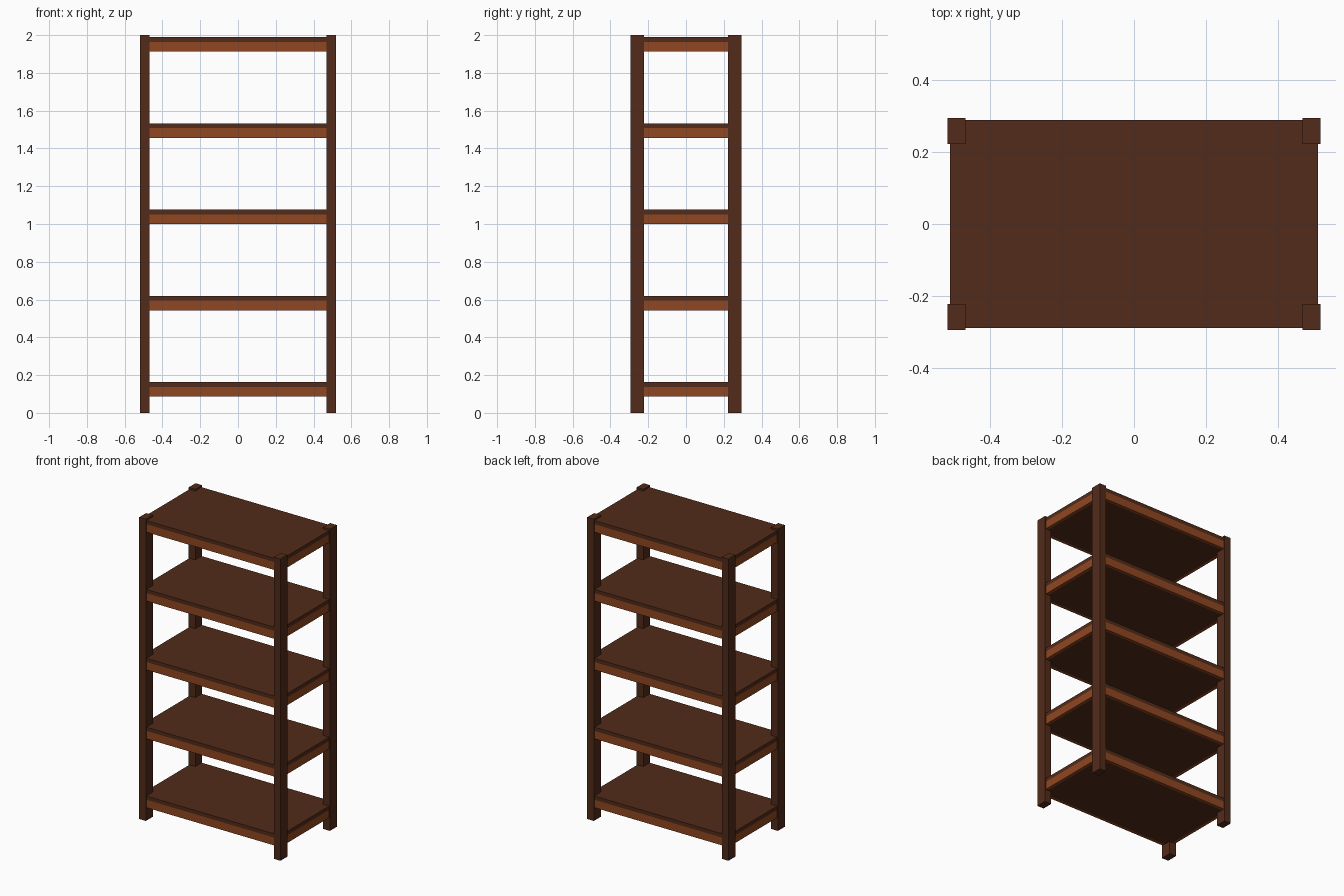
import bpy

if "Cube" in bpy.data.objects:
    bpy.data.objects.remove(bpy.data.objects["Cube"])


def material(name, color):
    m = bpy.data.materials.new(name)
    m.diffuse_color = (*color, 1)
    m.use_nodes = True
    m.node_tree.nodes["Principled BSDF"].inputs["Base Color"].default_value = m.diffuse_color
    return m


dark = material("dark_wood", (0.085, 0.024, 0.010))
light = material("light_wood", (0.28, 0.062, 0.015))


def box(name, lo, hi, mat):
    bpy.ops.mesh.primitive_cube_add(size=1, location=[(a + b) / 2 for a, b in zip(lo, hi)])
    ob = bpy.context.object
    ob.name = name
    ob.scale = [b - a for a, b in zip(lo, hi)]
    bpy.ops.object.transform_apply(location=False, rotation=False, scale=True)
    ob.data.materials.append(mat)
    return ob


PX, PY = 0.518, 0.295      # outer post corner
IX, IY = 0.469, 0.223      # inner post corner
SX, SY = 0.512, 0.289      # shelf half size
T = 0.02                   # rail thickness

# Corner posts
for sx, xn in ((-1, "left"), (1, "right")):
    for sy, yn in ((-1, "front"), (1, "back")):
        xs = sorted((sx * IX, sx * PX))
        ys = sorted((sy * IY, sy * PY))
        box(f"{yn}_{xn}_post", (xs[0], ys[0], 0), (xs[1], ys[1], 2), dark)

for i in range(5):
    top = 0.163 + i * 0.4565
    mid, low = top - 0.025, top - 0.077
    # Shelf board and the solid panel beneath it
    box(f"shelf_board_{i + 1}", (-SX, -SY, mid), (SX, SY, top), dark)
    box(f"shelf_underside_{i + 1}", (-SX + T, -SY + T, low), (SX - T, SY - T, mid), dark)
    # Lighter rails around the edge, fitted between the posts
    for s, n in ((-1, "front"), (1, "back")):
        ys = sorted((s * (SY - T), s * SY))
        box(f"{n}_rail_{i + 1}", (-IX, ys[0], low), (IX, ys[1], mid), light)
    for s, n in ((-1, "left"), (1, "right")):
        xs = sorted((s * (SX - T), s * SX))
        box(f"{n}_rail_{i + 1}", (xs[0], -IY, low), (xs[1], IY, mid), light)
